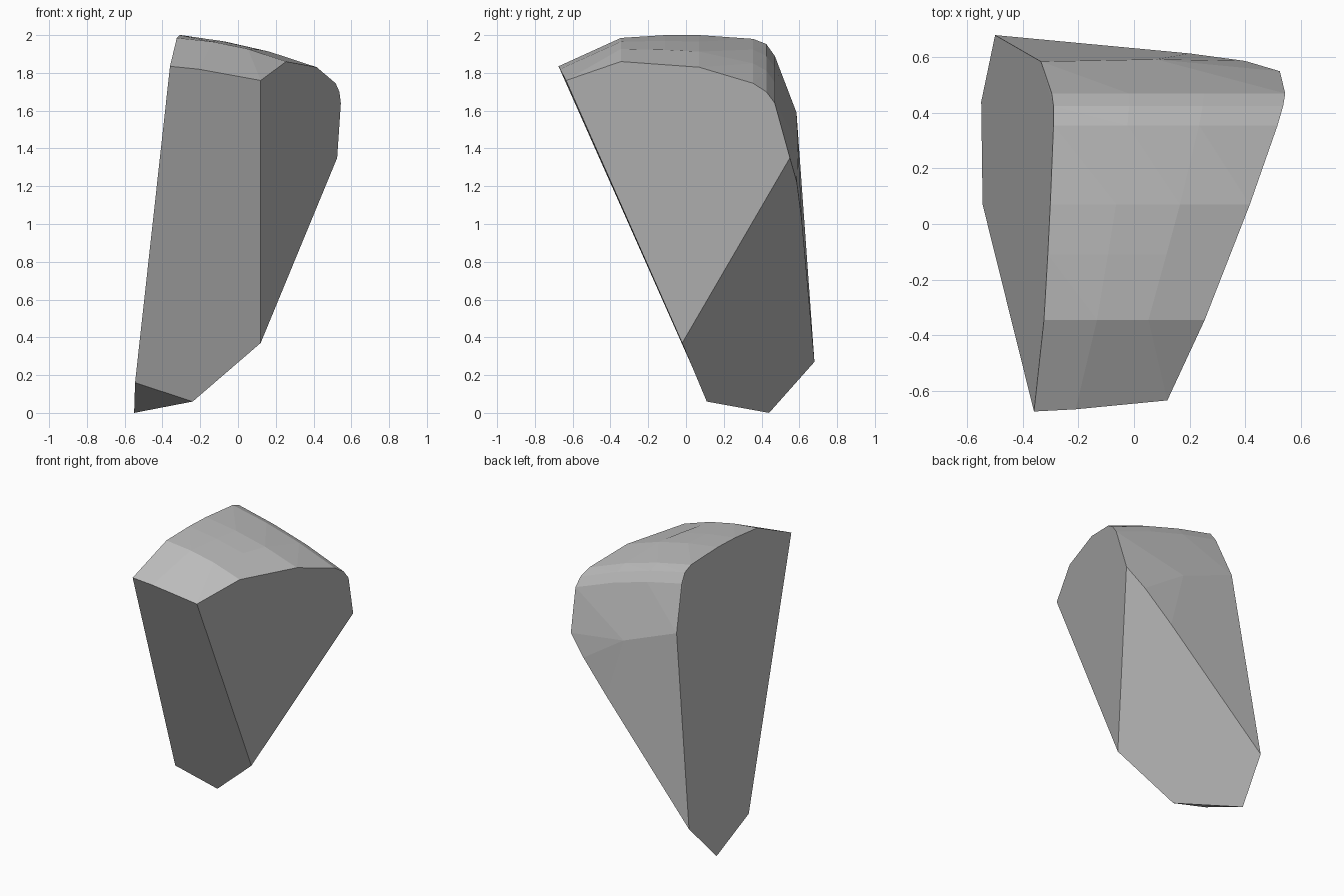
import bpy, bmesh

if "Cube" in bpy.data.objects:
    bpy.data.objects.remove(bpy.data.objects["Cube"])

# Planes of the two broken sides, as x for a given (y, z)
def left_x(y, z):
    return -0.570 + 0.050 * y + 0.1326 * z

def right_x(y, z):
    return 0.12 + 0.4036 * (y + 0.02) + 0.1785 * (z - 0.37)

# Weathered cap: (y, z at left side, z at right side)
rows = [(-0.345, 1.985, 1.86), (-0.11, 2.0, 1.845), (0.07, 2.0, 1.83),
        (0.355, 1.98, 1.745), (0.425, 1.953, 1.70), (0.47, 1.89, 1.64)]
points = []
for y, zl, zr in rows:
    xl, xr = left_x(y, zl), right_x(y, zr)
    for t, bulge in ((0, 0), (0.33, 0.021), (0.65, 0.023), (1, 0)):
        points.append((xl + (xr - xl) * t, y, zl + (zr - zl) * t + bulge))

# Front rim of the cap
points += [(-0.36, -0.675, 1.835), (-0.21, -0.667, 1.82), (0.12, -0.635, 1.76)]
# Back rim of the cap
points += [(-0.335, 0.585, 1.59), (0.08, 0.593, 1.43), (0.40, 0.587, 1.22),
           (0.20, 0.614, 1.01), (0.525, 0.55, 1.35)]
# Pointed lower end
points += [(-0.55, 0.44, 0.0), (-0.24, 0.11, 0.06), (-0.545, 0.07, 0.16),
           (0.12, -0.02, 0.37), (-0.50, 0.68, 0.27)]

# Wrap the corners into one solid fragment
bm = bmesh.new()
for p in points:
    bm.verts.new(p)
result = bmesh.ops.convex_hull(bm, input=bm.verts)
loose = {v for v in result["geom_interior"] + result["geom_unused"]
         if isinstance(v, bmesh.types.BMVert)}
bmesh.ops.delete(bm, geom=list(loose), context='VERTS')
# Merge nearly flat triangles into clean broken faces
bmesh.ops.dissolve_limit(bm, angle_limit=0.03, verts=bm.verts, edges=bm.edges)
bmesh.ops.recalc_face_normals(bm, faces=bm.faces)

mesh = bpy.data.meshes.new("stone_fragment")
bm.to_mesh(mesh)
bm.free()
stone = bpy.data.objects.new("stone_fragment", mesh)
bpy.context.collection.objects.link(stone)

# Plain grey stone
grey = bpy.data.materials.new("stone_grey")
grey.diffuse_color = (0.5, 0.5, 0.5, 1)
grey.use_nodes = True
grey.node_tree.nodes["Principled BSDF"].inputs["Base Color"].default_value = grey.diffuse_color
mesh.materials.append(grey)
